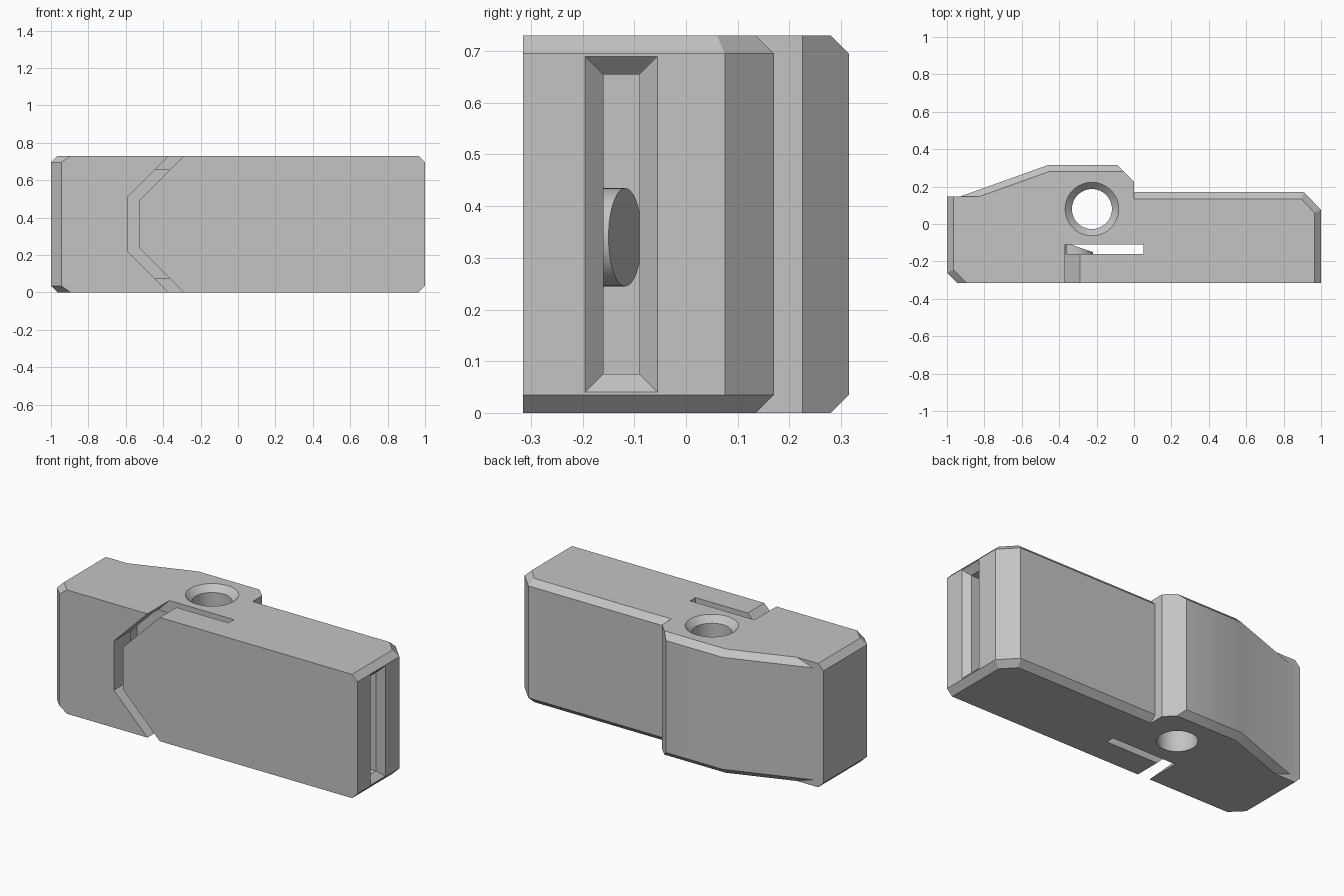
import bpy, bmesh, math
from mathutils import Vector

cube = bpy.data.objects.get("Cube")
if cube:
    bpy.data.objects.remove(cube, do_unlink=True)

grey = bpy.data.materials.new("plain_grey")
grey.use_nodes = True
COLOUR = (0.55, 0.55, 0.55, 1)
grey.diffuse_color = COLOUR
grey.node_tree.nodes["Principled BSDF"].inputs["Base Color"].default_value = COLOUR

H = 0.73      # block height
C = 0.035     # edge chamfer


def make(name, bm):
    bmesh.ops.recalc_face_normals(bm, faces=bm.faces[:])
    mesh = bpy.data.meshes.new(name)
    bm.to_mesh(mesh)
    bm.free()
    mesh.materials.append(grey)
    obj = bpy.data.objects.new(name, mesh)
    bpy.context.collection.objects.link(obj)
    return obj


def loft(name, rings):
    """Closed solid through matching rings of points."""
    bm = bmesh.new()
    loops = [[bm.verts.new(p) for p in ring] for ring in rings]
    for a, b in zip(loops, loops[1:]):
        for i in range(len(a)):
            j = (i + 1) % len(a)
            bm.faces.new((a[i], a[j], b[j], b[i]))
    bm.faces.new(loops[0])
    bm.faces.new(loops[-1])
    return make(name, bm)


def at_z(points, z):
    return [(x, y, z) for x, y in points]


def circle(cx, cy, r, z, n=64):
    return [(cx + r * math.cos(math.tau * i / n),
             cy + r * math.sin(math.tau * i / n), z) for i in range(n)]


def end_rect(x, grow):
    y0, y1, z0, z1 = -0.16 - grow, -0.09 + grow, 0.075 - grow, 0.655 + grow
    return [(x, y0, z0), (x, y1, z0), (x, y1, z1), (x, y0, z1)]


# Block: full outline in the middle, chamfered outline at top and bottom
outer = [(-1, -.26), (-.945, -.315), (1, -.315), (1, .075), (.91, .17), (0, .17),
         (0, .225), (-.09, .315), (-.46, .315), (-.93, .147), (-1, .147)]
inner = [(-.965, -.245), (-.895, -.315), (.965, -.315), (.965, .06), (.895, .135), (0, .135),
         (0, .225), (-.055, .28), (-.455, .28), (-.827, .147), (-.965, .147)]
body = loft("body", [at_z(inner, 0), at_z(outer, C), at_z(outer, H - C), at_z(inner, H)])

# Countersunk vertical hole
hole = loft("hole_cutter", [circle(-.225, .08, r, z) for r, z in
                            ((.107, -.05), (.107, H - .036), (.143, H), (.173, H + .03))])

# Long pocket from the left end, with a flared mouth
pocket = loft("pocket_cutter", [end_rect(-.595, 0), end_rect(1 - C, 0),
                                end_rect(1, C), end_rect(1 + C, 2 * C)])

# Slot behind the spring flap, open at top and bottom
slot_plan = [(-.36, -.16), (.05, -.16), (.05, -.11), (-.36, -.11)]
slot = loft("slot_cutter", [at_z(slot_plan, -.05), at_z(slot_plan, H + .05)])

# Bracket-shaped groove outlining the flap on the front
mid = H / 2
upper = [(-.32, mid + .415), (-.59, mid + .145)]
upper_in = [(-.53, mid + .125), (-.24, mid + .415)]
flip = lambda pts: [(x, H - z) for x, z in reversed(pts)]
groove_outline = upper + flip(upper) + flip(upper_in) + upper_in
groove = loft("groove_cutter", [[(x, y, z) for x, z in groove_outline] for y in (-.4, -.11)])

for cutter in (hole, pocket, slot, groove):
    cutter.hide_render = True
    mod = body.modifiers.new(cutter.name, "BOOLEAN")
    mod.operation, mod.solver, mod.object = "DIFFERENCE", "EXACT", cutter
    bpy.context.view_layer.objects.active = body
    bpy.ops.object.modifier_apply(modifier=mod.name)
    bpy.data.objects.remove(cutter, do_unlink=True)

# Round catch on the inside of the flap, with a sloping end
bm = bmesh.new()
rings = [[bm.verts.new((x, y, z)) for x, z, _ in circle(-.315, .34, .095, 0, 48)]
         for y in (-.2, -.05)]
for i in range(48):
    j = (i + 1) % 48
    bm.faces.new((rings[0][i], rings[0][j], rings[1][j], rings[1][i]))
bm.faces.new(rings[0])
bm.faces.new(rings[1])
cut = bmesh.ops.bisect_plane(bm, geom=bm.verts[:] + bm.edges[:] + bm.faces[:],
                             plane_co=Vector((-.22, -.15, 0)), plane_no=Vector((.34, 1, 0)),
                             clear_outer=True)
bmesh.ops.contextual_create(bm, geom=[e for e in cut["geom_cut"]
                                      if isinstance(e, bmesh.types.BMEdge)])
catch = make("flap_catch", bm)

# Smooth the round walls, keep corners sharp
bpy.ops.object.select_all(action="DESELECT")
for obj in (body, catch):
    obj.select_set(True)
bpy.context.view_layer.objects.active = body
bpy.ops.object.shade_smooth_by_angle(angle=math.radians(30))
